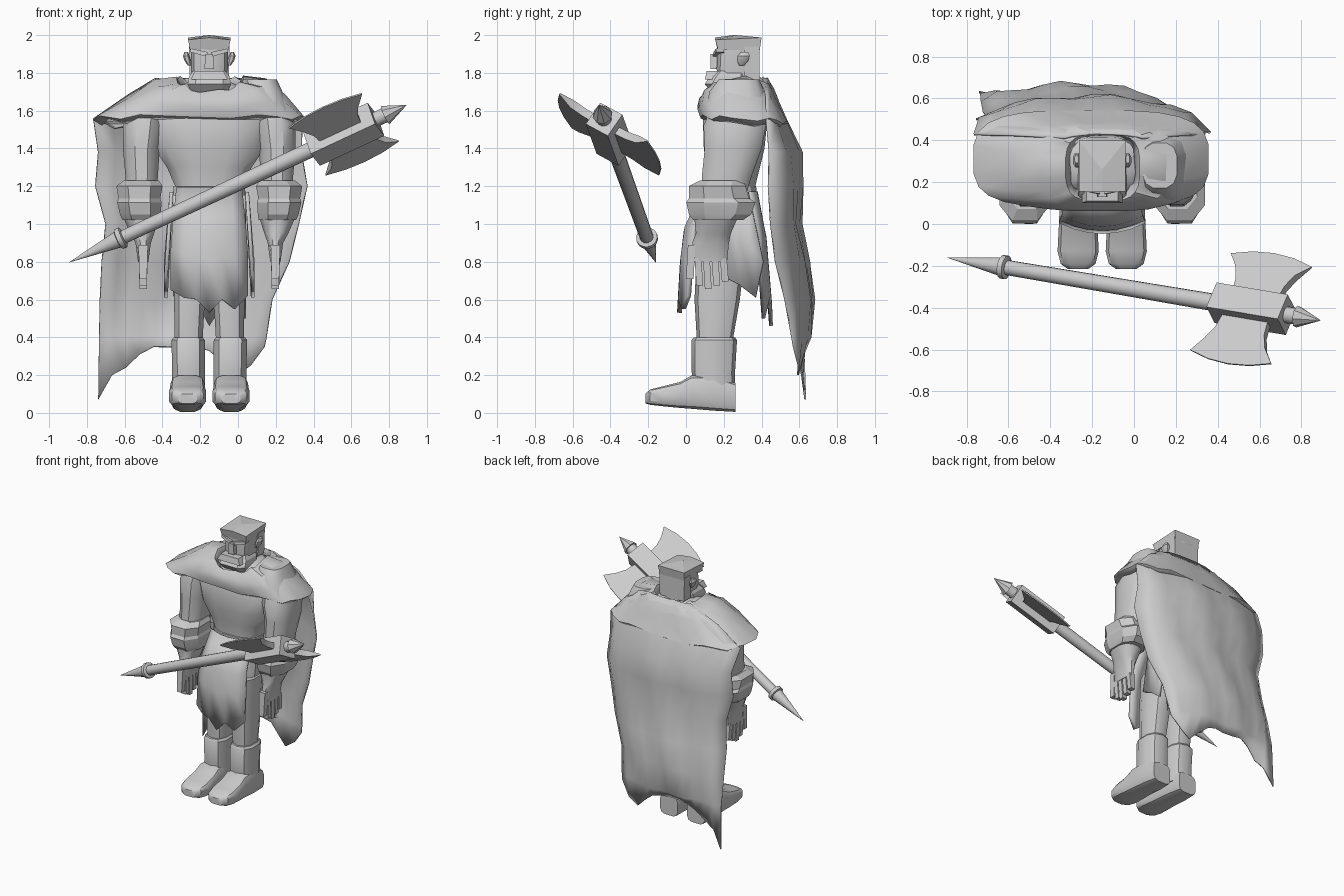
import bpy, math
from mathutils import Vector

old = bpy.data.objects.get("Cube")
if old:
    bpy.data.objects.remove(old, do_unlink=True)

CX = -0.152          # centre line of the figure
grey = bpy.data.materials.new("plain_grey")
grey.use_nodes = True
grey.diffuse_color = (0.6, 0.6, 0.6, 1)
grey.node_tree.nodes["Principled BSDF"].inputs["Base Color"].default_value = (0.6, 0.6, 0.6, 1)


def make(name, verts, faces, angle=35, thick=0):
    me = bpy.data.meshes.new(name)
    me.from_pydata([tuple(v) for v in verts], [], faces)
    me.materials.append(grey)
    ob = bpy.data.objects.new(name, me)
    bpy.context.collection.objects.link(ob)
    bpy.ops.object.select_all(action='DESELECT')
    ob.select_set(True)
    bpy.context.view_layer.objects.active = ob
    bpy.ops.object.mode_set(mode='EDIT')
    bpy.ops.mesh.select_all(action='SELECT')
    bpy.ops.mesh.normals_make_consistent(inside=False)
    bpy.ops.object.mode_set(mode='OBJECT')
    bpy.ops.object.shade_smooth_by_angle(angle=math.radians(angle))
    if thick:
        mod = ob.modifiers.new("thickness", 'SOLIDIFY')
        mod.thickness = thick
        mod.offset = 0
    return ob


def skin(name, rows, closed=True, caps=True, angle=35, thick=0):
    """Join rows of points with quads; closed rows make tubes."""
    n = len(rows[0])
    faces = []
    for r in range(len(rows) - 1):
        for i in range(n if closed else n - 1):
            j = (i + 1) % n
            faces.append((r * n + i, r * n + j, r * n + n + j, r * n + n + i))
    if closed and caps:
        faces.append(tuple(range(n)))
        faces.append(tuple(range((len(rows) - 1) * n, len(rows) * n)))
    return make(name, [p for row in rows for p in row], faces, angle, thick)


def power(v, p):
    return math.copysign(abs(v) ** p, v)


def oval(n, p):
    for i in range(n):
        a = 2 * math.pi * (i + 0.5) / n
        yield power(math.cos(a), p), power(math.sin(a), p)


def column(name, sections, side=0, n=12, p=0.8, angle=35):
    """Loft of sections (dx, y, z, rx, ry) stacked upward."""
    rows = [[(CX + side * dx + rx * c, y + ry * s, z) for c, s in oval(n, p)]
            for dx, y, z, rx, ry in sections]
    return skin(name, rows, angle=angle)


def box(name, x0, x1, y0, y1, z0, z1, lean=0, taper=1):
    cx, hx = (x0 + x1) / 2, (x1 - x0) / 2
    rows = []
    for z, k, dy in ((z0, taper, lean), (z1, 1, 0)):
        rows.append([(cx - hx * k, y0 + dy, z), (cx + hx * k, y0 + dy, z),
                     (cx + hx * k, y1 + dy, z), (cx - hx * k, y1 + dy, z)])
    return skin(name, rows)


# Torso and hips
column("torso", [(0, .24, 1.1, .18, .12), (0, .245, 1.2, .185, .125), (0, .25, 1.3, .23, .145),
                 (0, .255, 1.4, .3, .165), (0, .26, 1.55, .34, .175), (0, .28, 1.68, .26, .15),
                 (0, .3, 1.75, .12, .1)], p=.75)
column("hips", [(0, .2, .72, .16, .11), (0, .22, .95, .18, .13), (0, .24, 1.18, .185, .125)])
column("belt", [(0, .24, 1.15, .195, .14), (0, .24, 1.2, .195, .135)], angle=30)

for side, tag in ((-1, "right"), (1, "left")):
    # Arms, bracers and hands
    column(tag + "_arm", [(.36, .2, 1.15, .085, .12), (.358, .215, 1.25, .088, .135), (.36, .25, 1.4, .1, .155),
                          (.35, .258, 1.52, .11, .17), (.33, .27, 1.64, .09, .13)], side)
    column(tag + "_bracer", [(.36, .17, 1.02, .105, .14), (.365, .18, 1.05, .115, .175), (.37, .185, 1.115, .125, .195),
                             (.37, .175, 1.135, .118, .17), (.37, .165, 1.2, .13, .16),
                             (.36, .19, 1.23, .1, .125)], side, n=8, angle=20)
    column(tag + "_wrist", [(.35, .13, .8, .028, .09), (.35, .13, .9, .042, .1), (.355, .145, .95, .065, .095),
                            (.36, .16, 1.04, .1, .12)], side)
    hx = CX + side * .35
    for k in range(4):
        y = .045 + k * .045
        box(f"{tag}_finger_{k + 1}", hx - .024, hx + .024, y, y + .036, .655 + .02 * abs(k - 1), .82, .01, .8)
    box(tag + "_thumb", hx - .025, hx + .025, .01, .05, .71, .89, -.01, .8)
    # Legs and boots
    column(tag + "_leg", [(.11, .15, .34, .075, .09), (.105, .165, .6, .085, .12), (.1, .19, .9, .09, .13)], side, n=10)
    column(tag + "_boot_shaft", [(.11, .15, .1, .09, .11), (.11, .145, .22, .09, .115), (.112, .15, .385, .092, .12),
                                 (.112, .15, .4, .08, .11)], side, n=10)
    foot = [(.262, .075, .004, .16), (.15, .09, .01, .2), (.03, .092, .02, .2), (-.03, .095, .025, .165),
            (-.13, .1, .035, .14), (-.19, .085, .042, .125), (-.215, .05, .05, .1)]
    skin(tag + "_foot", [[(CX + side * .115 + w * c, y, (a + b) / 2 + (b - a) / 2 * s) for c, s in oval(12, .5)]
                         for y, w, a, b in foot])
    # Side flaps of the skirt
    rim = [(.2, .72), (.28, .68), (.37, .61), (.41, .8)]
    skin(tag + "_skirt_flap", [[(CX + side * (.2 + .03 * t), .16 + (y - .16) * (.4 + .6 * t) + .07 * (1 - t),
                                 1.17 + (z - 1.17) * t) for y, z in rim] for t in (0, .5, 1)],
         closed=False, thick=.02)

# Front apron and back skirt with ragged hems
front_hem = [.65, .61, .6, .53, .6, .55, .62]
rows = []
for t, y, w in ((0, .1, .17), (.35, .0, .19), (.6, -.02, .2), (1, -.035, .2)):
    rows.append([(CX + w * (i - 3) / 3, y + .05 * ((i - 3) / 3) ** 2, 1.19 + (h - 1.19) * t)
                 for i, h in enumerate(front_hem)])
skin("apron", rows, closed=False, thick=.025)
back_hem = [.62, .55, .58, .46, .56, .6, .5]
rows = []
for t, y in ((0, .37), (.4, .42), (1, .45)):
    rows.append([(CX + .19 * (i - 3) / 3, y - .04 * ((i - 3) / 3) ** 2, 1.17 + (h - 1.17) * t)
                 for i, h in enumerate(back_hem)])
skin("back_skirt", rows, closed=False, thick=.02)

# Head, hair and beard
column("head", [(0, .29, 1.66, .09, .1), (0, .28, 1.75, .09, .11), (0, .27, 1.82, .1, .11), (0, .28, 1.94, .1, .115)], p=.6)
column("beard", [(0, .205, 1.695, .1, .07), (0, .205, 1.74, .12, .11), (0, .225, 1.78, .112, .105),
                 (0, .24, 1.81, .09, .09)], n=8, p=.5, angle=20)
box("back_hair", CX - .108, CX + .108, .31, .39, 1.76, 1.94, 0, .95)
hair = []
for z, w, y0, y1, peak in ((1.92, .102, .17, .39, 0), (1.975, .112, .155, .4, .012), (1.998, .004, .255, .265, .002)):
    hair.append([(CX - w, y0, z), (CX, y0 - .003, z + peak), (CX + w, y0, z),
                 (CX + w, y1, z + peak), (CX, y1, z + peak), (CX - w, y1, z + peak)])
skin("hair", hair, angle=10)
box("nose", CX - .02, CX + .02, .13, .2, 1.82, 1.9, 0, 1.3)
box("moustache", CX - .075, CX + .075, .11, .2, 1.765, 1.81, -.01, 1.3)
for side, tag in ((-1, "right"), (1, "left")):
    make(tag + "_brow", [(CX + side * a, b, c) for a, b, c in (
        (.01, .14, 1.885), (.1, .16, 1.91), (.1, .16, 1.93), (.01, .145, 1.91),
        (.01, .2, 1.885), (.1, .2, 1.91), (.1, .2, 1.93), (.01, .2, 1.91))],
         [(0, 1, 2, 3), (4, 5, 6, 7), (0, 1, 5, 4), (1, 2, 6, 5), (2, 3, 7, 6), (3, 0, 4, 7)])
    column(tag + "_ear", [(.105, .295, 1.84, .01, .015), (.115, .3, 1.865, .018, .032), (.122, .305, 1.89, .018, .035),
                          (.122, .31, 1.91, .01, .02)], side, n=8)

# Shoulder mantle: (centre x, half width, front y, back y, side z, front z, back z)
rings = [(-.15, .15, .15, .42, 1.71, 1.66, 1.73), (-.15, .18, .11, .43, 1.77, 1.69, 1.76),
         (-.145, .295, .075, .46, 1.765, 1.65, 1.71), (-.165, .415, .065, .49, 1.675, 1.61, 1.63),
         (-.205, .56, .08, .54, 1.56, 1.575, 1.53), (-.2, .52, .12, .5, 1.535, 1.555, 1.5)]
rows = []
for cx, rx, yf, yb, zs, zf, zb in rings:
    row = []
    for i, (c, s) in enumerate(oval(24, .6)):
        w = s * s / (s * s + c * c)
        z = zs * (1 - w) + (zb if s > 0 else zf) * w
        fold = .012 * math.sin(i * 2.1 + rx * 9)
        row.append((cx + rx * c, (yf + yb) / 2 + (yb - yf) / 2 * s, z + fold))
    rows.append(row)
skin("mantle", rows, caps=False, angle=40, thick=.01)
# Gathered cloth on the left shoulder
column("shoulder_fold", [(.3, .27, 1.6, .14, .17), (.28, .27, 1.7, .11, .15), (.275, .28, 1.765, .085, .11)],
       1, n=12, p=.7, angle=50)

# Long cape: (z, right x, left x, edge y, middle y)
cape = [(1.77, -.33, .04, .41, .43), (1.68, -.57, .22, .42, .475), (1.55, -.765, .34, .42, .53),
        (1.38, -.74, .335, .44, .605), (1.2, -.755, .365, .445, .61), (1.0, -.7, .32, .46, .6),
        (.8, -.72, .27, .48, .645), (.6, -.73, .18, .52, .67), (.4, -.735, .15, .55, .655)]
hem = [.07, .2, .24, .31, .35, .35, .35, .35, .33, .27, .2, .25, .35]
rows = []
for r, (z, xl, xr, ye, ym) in enumerate(cape + [(None, -.74, .14, .56, .62)]):
    row = []
    for i, h in enumerate(hem):
        u = i / (len(hem) - 1)
        rim_y = ye + (.06 * (1 - u) if r > 2 else 0)
        y = rim_y + (ym - rim_y) * math.sin(math.pi * u) ** .6
        y += .012 * math.sin(i * 1.6 + r * .9) * min(1, r / 3)
        row.append((xl + (xr - xl) * u, y, h if z is None else z))
    rows.append(row)
skin("cape", rows, closed=False, angle=50, thick=.01)

# Axe laid along its own axis
along = Vector((1.78, -.3, .83)).normalized()
across = Vector((-.363, -.822, .44))
across = (across - along * across.dot(along)).normalized()
flat = along.cross(across)
mid = Vector((.56, -.405, 1.475))


def at(a, w, f):
    return mid + along * a + across * w + flat * f


def rod(name, profile, n=14, turn=0):
    rows = [[at(a, r * math.cos(t), r * math.sin(t)) for t in
             (2 * math.pi * i / n + turn for i in range(n))] for a, r in profile]
    return skin(name, rows, angle=30)


rod("axe_shaft", [(-1.32, .036), (-.15, .042)])
rod("axe_collar", [(-1.335, .045), (-1.33, .057), (-1.305, .057), (-1.3, .045)])
rod("axe_pommel_spike", [(-1.62, .001), (-1.33, .046)])
rod("axe_block", [(-.19, .1), (.19, .1)], 4, math.pi / 4)
rod("axe_neck", [(.18, .04), (.25, .04)])
rod("axe_top_spike", [(.245, .054), (.37, .001)], 8)
edge = [(-.12, .06), (-.13, .14), (-.16, .21), (-.216, .28), (-.11, .31), (0, .32),
        (.11, .31), (.216, .28), (.16, .21), (.13, .14), (.12, .06)]
for side, tag in ((1, "upper"), (-1, "lower")):
    rows = [[at(a, side * w, f * (.022 if w < .25 else .004)) for a, w in edge] for f in (-1, 1)]
    skin("axe_blade_" + tag, rows, angle=20)
